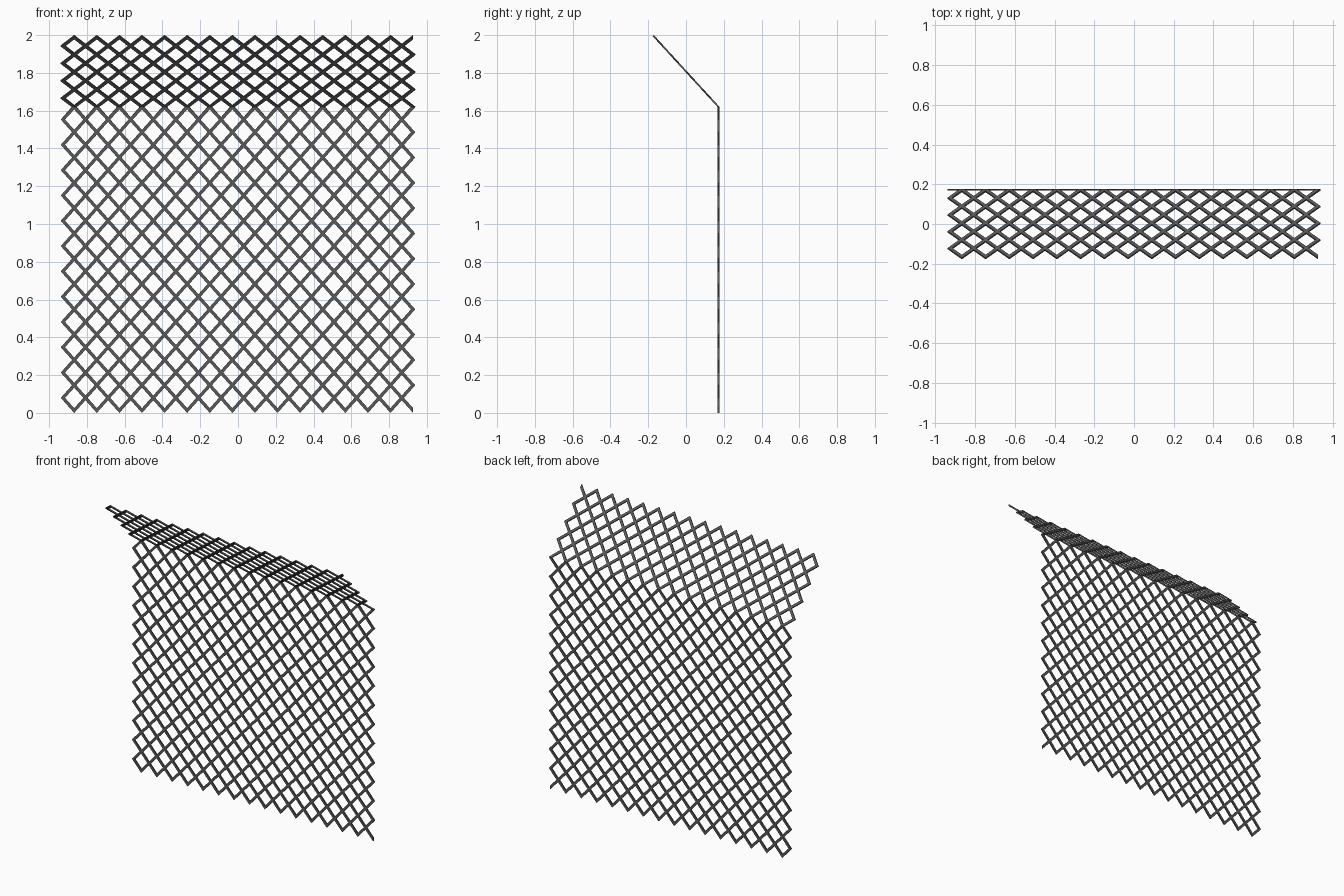
import bpy, bmesh, math
from mathutils import Vector

if "Cube" in bpy.data.objects:
    bpy.data.objects.remove(bpy.data.objects["Cube"])

COLS, LOW, HIGH = 31, 24, 8        # wire columns, rows below and above the bend
W, T = 0.017, 0.009                # wire width and thickness
X0 = -0.927
DX = 2 * abs(X0) / COLS
Z0, ZB, ZT = 0.0125, 1.62, 1.989   # bottom, bend and top heights
YB, YT = 0.172, -0.166             # depth at bend and at top tips
LOWLEN = ZB - Z0
HIGHLEN = math.hypot(ZT - ZB, YT - YB)
UP = Vector((0, (YT - YB) / HIGHLEN, (ZT - ZB) / HIGHLEN))
N_LOW = Vector((0, -1, 0))
N_HIGH = Vector((0, -UP.z, UP.y))
N_BEND = (N_LOW + N_HIGH) / (1 + N_LOW.dot(N_HIGH))


def place(x, v, row, side):
    """Map flat fence coordinates onto the bent sheet."""
    n = N_LOW if row < LOW else N_BEND if row == LOW else N_HIGH
    if row <= LOW:
        p = Vector((x, YB, Z0 + v))
    else:
        p = Vector((x, YB, ZB)) + UP * (v - LOWLEN)
    return p + n * (side * T / 2)


def zigzag(bm, col):
    """One upright zigzag wire with mitred corners."""
    rings = []
    rows = LOW + HIGH
    for row in range(rows + 1):
        step = LOWLEN / LOW if row <= LOW else HIGHLEN / HIGH
        v = row * step if row <= LOW else LOWLEN + (row - LOW) * step
        k = col + (row + col + 1) % 2
        x = X0 + k * DX
        length = math.hypot(DX, step)
        if row in (0, rows):
            # end cut upright so neighbouring wires meet in a point
            rightward = (k == col) if row == 0 else (k == col + 1)
            off = (0, (1 if rightward else -1) * W / 2 * length / DX)
        else:
            off = (-W / 2 * length / step, 0)
        rings.append([bm.verts.new(place(x + s * off[0], v + s * off[1], row, d))
                      for s, d in ((1, 1), (-1, 1), (-1, -1), (1, -1))])
    for a, b in zip(rings, rings[1:]):
        for i in range(4):
            j = (i + 1) % 4
            bm.faces.new((a[i], a[j], b[j], b[i]))
    bm.faces.new(rings[0][::-1])
    bm.faces.new(rings[-1])


# Chain-link mesh made from side-by-side zigzag wires
bm = bmesh.new()
for c in range(COLS):
    zigzag(bm, c)
bmesh.ops.recalc_face_normals(bm, faces=bm.faces)
mesh = bpy.data.meshes.new("fence_mesh")
bm.to_mesh(mesh)
bm.free()
fence = bpy.data.objects.new("fence_mesh", mesh)
bpy.context.collection.objects.link(fence)

# Dark grey wire
mat = bpy.data.materials.new("dark_wire")
mat.diffuse_color = (0.1, 0.1, 0.1, 1)
mat.use_nodes = True
mat.node_tree.nodes["Principled BSDF"].inputs["Base Color"].default_value = mat.diffuse_color
mesh.materials.append(mat)
